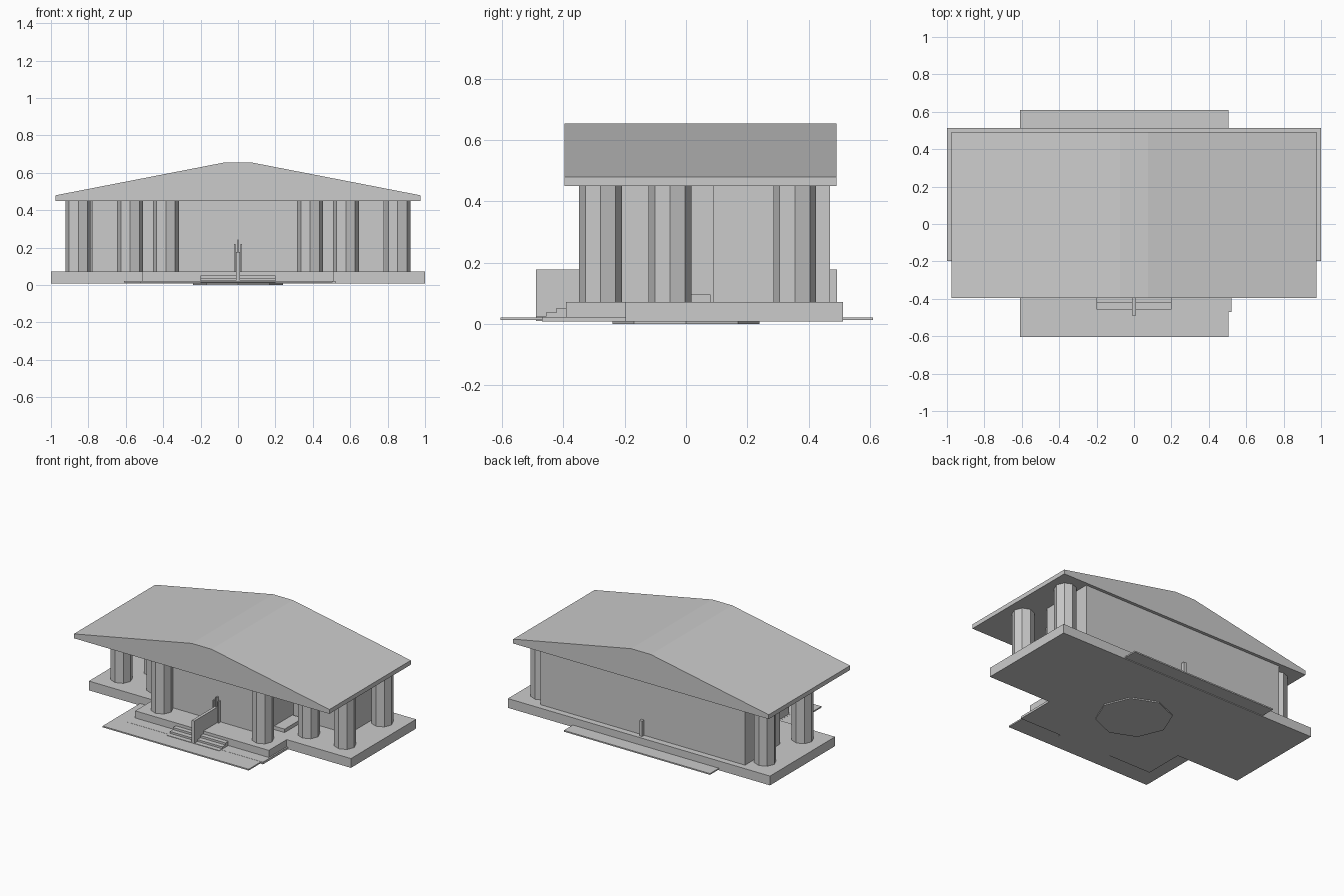
import bpy, bmesh

if "Cube" in bpy.data.objects:
    bpy.data.objects.remove(bpy.data.objects["Cube"])


def finish(name, bm):
    bmesh.ops.recalc_face_normals(bm, faces=bm.faces)
    mesh = bpy.data.meshes.new(name)
    bm.to_mesh(mesh)
    bm.free()
    ob = bpy.data.objects.new(name, mesh)
    bpy.context.collection.objects.link(ob)
    return ob


def prism(name, pts, vec):
    """Extrude a closed outline of 3D points along a vector."""
    bm = bmesh.new()
    face = bm.faces.new([bm.verts.new(p) for p in pts])
    new = bmesh.ops.extrude_face_region(bm, geom=[face], use_keep_orig=True)["geom"]
    bmesh.ops.translate(bm, vec=vec, verts=[g for g in new if isinstance(g, bmesh.types.BMVert)])
    return finish(name, bm)


def box(name, x0, x1, y0, y1, z0, z1):
    return prism(name, [(x0, y0, z0), (x1, y0, z0), (x1, y1, z0), (x0, y1, z0)], (0, 0, z1 - z0))


def cylinder(name, x, y, r, z0, z1, sides=8):
    bpy.ops.mesh.primitive_cylinder_add(vertices=sides, radius=r, depth=z1 - z0,
                                        location=(x, y, (z0 + z1) / 2))
    bpy.context.object.name = name


# Ground pieces: footing disc, paving strip, lower plate
cylinder("footing", 0, 0, 0.24, 0.0, 0.01)
box("paving", -0.61, 0.505, -0.605, 0.61, 0.013, 0.022)
box("lower_plate", -0.52, 0.52, -0.47, -0.19, 0.008, 0.023)

# T-shaped platform with the porch projecting forward
outline = [(-1, 0.513), (-1, -0.197), (-0.51, -0.197), (-0.51, -0.392),
           (0.51, -0.392), (0.51, -0.197), (1, -0.197), (1, 0.513)]
prism("platform", [(x, y, 0.008) for x, y in outline], (0, 0, 0.064))

# Front steps, as one stepped side profile
steps = [(-0.49, 0.01), (-0.49, 0.025), (-0.457, 0.025), (-0.457, 0.038),
         (-0.423, 0.038), (-0.423, 0.052), (-0.38, 0.052), (-0.38, 0.01)]
prism("front_steps", [(-0.2, y, z) for y, z in steps], (0.4, 0, 0))

# T-shaped walls: wide hall at the back, narrower hall at the front
walls = [(-0.78, 0.47), (-0.78, 0.09), (-0.36, 0.09), (-0.36, -0.22),
         (0.36, -0.22), (0.36, 0.09), (0.78, 0.09), (0.78, 0.47)]
prism("walls", [(x, y, 0.07) for x, y in walls], (0, 0, 0.382))

# Central dividing fin and the small finial at the door
box("center_fin", -0.01, 0.01, -0.49, 0.493, 0.02, 0.178)
box("door_post", -0.004, 0.004, -0.245, -0.215, 0.17, 0.243)
for s in (-1, 1):
    box("door_prong", s * 0.018 - 0.004, s * 0.018 + 0.004, -0.245, -0.215, 0.072, 0.22)

# Octagonal columns and side benches, mirrored left and right
for s in (-1, 1):
    for x, y in [(0.385, -0.279), (0.577, -0.052), (0.853, -0.052), (0.853, 0.355)]:
        cylinder("column", s * x, y, 0.07, 0.07, 0.452)
    box("bench", s * 0.4 - 0.04, s * 0.4 + 0.04, -0.12, 0.08, 0.07, 0.096)

# Gabled roof slab with a narrow flat ridge
roof = [(-0.975, 0.45), (0.975, 0.45), (0.975, 0.48), (0.075, 0.655), (-0.075, 0.655), (-0.975, 0.48)]
prism("roof", [(x, -0.396, z) for x, z in roof], (0, 0.887, 0))
